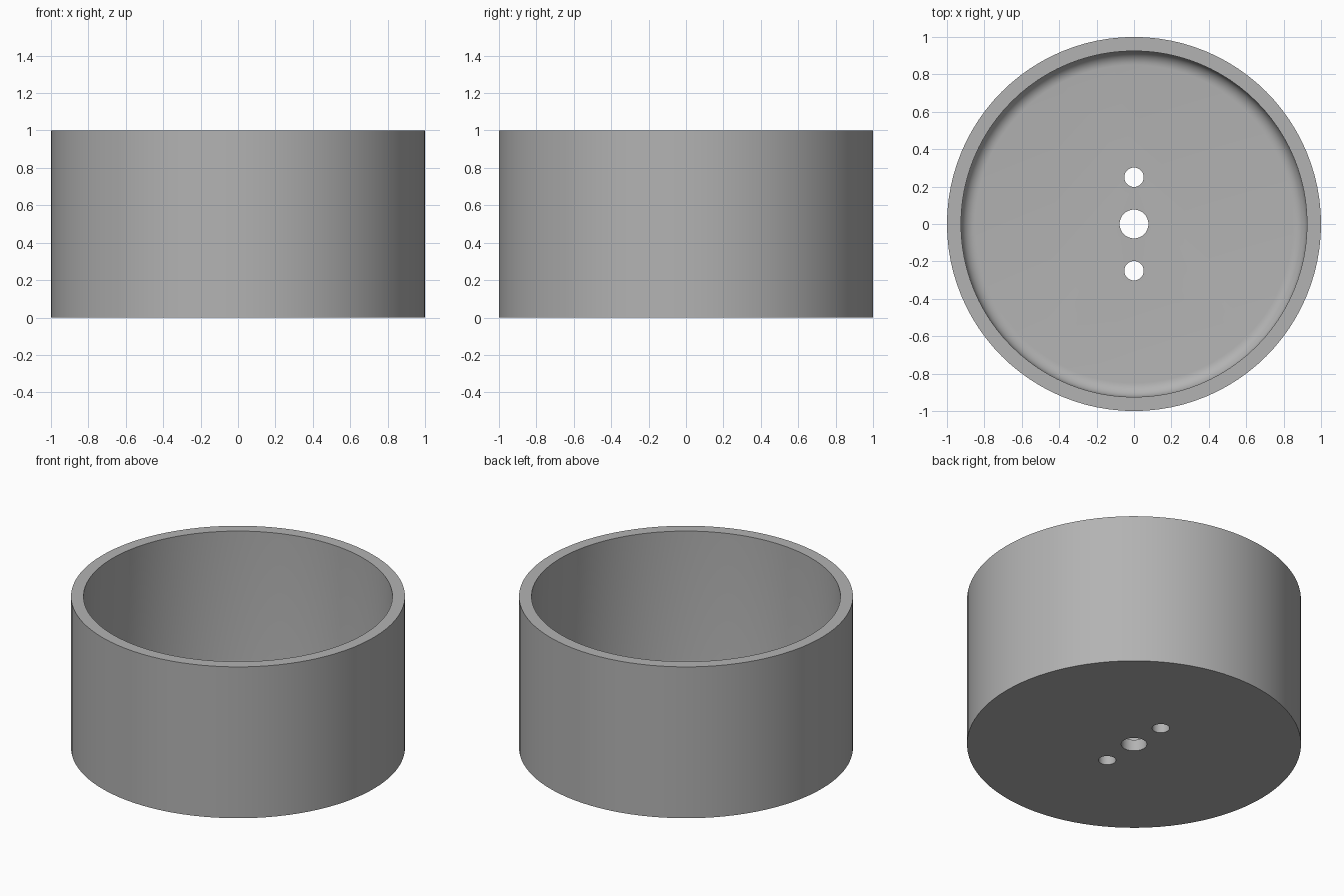
import bpy
import bmesh
from math import cos, sin, pi, radians
from mathutils import Matrix, Vector

SEGMENTS = 96
OUTER, WALL, HEIGHT, FILLET = 1.0, 0.075, 1.0, 0.075
INNER = OUTER - WALL

default = bpy.data.objects.get("Cube")
if default:
    bpy.data.objects.remove(default, do_unlink=True)


def make_material(name, colour):
    mat = bpy.data.materials.new(name)
    mat.use_nodes = True
    mat.diffuse_color = colour
    mat.node_tree.nodes["Principled BSDF"].inputs["Base Color"].default_value = colour
    return mat


def make_object(name, bm):
    mesh = bpy.data.meshes.new(name)
    bmesh.ops.recalc_face_normals(bm, faces=bm.faces)
    bm.to_mesh(mesh)
    bm.free()
    obj = bpy.data.objects.new(name, mesh)
    bpy.context.collection.objects.link(obj)
    return obj


def lathe(name, profile):
    """Spin an (r, z) profile around z and cap its two open rings."""
    bm = bmesh.new()
    verts = [bm.verts.new((r, 0, z)) for r, z in profile]
    edges = [bm.edges.new(pair) for pair in zip(verts, verts[1:])]
    bmesh.ops.spin(bm, geom=verts + edges, cent=(0, 0, 0), axis=(0, 0, 1),
                   angle=2 * pi, steps=SEGMENTS, use_merge=True)
    bmesh.ops.remove_doubles(bm, verts=bm.verts, dist=0.0001)
    bmesh.ops.holes_fill(bm, edges=[e for e in bm.edges if e.is_boundary], sides=0)
    return make_object(name, bm)


# Cup: straight wall, flat rim and a rounded inner corner at the floor
corner = [(INNER - FILLET + FILLET * cos(a), WALL + FILLET - FILLET * sin(a))
          for a in (i * pi / 16 for i in range(9))]
cup = lathe("cup", [(OUTER, 0), (OUTER, HEIGHT), (INNER, HEIGHT)] + corner)
cup.data.materials.append(make_material("grey", (0.45, 0.45, 0.45, 1)))

# Floor holes: one centre hole and a smaller one on either side
bm = bmesh.new()
for y, radius in ((-0.25, 0.052), (0, 0.077), (0.25, 0.052)):
    bmesh.ops.create_cone(bm, cap_ends=True, segments=48, radius1=radius, radius2=radius,
                          depth=0.4, matrix=Matrix.Translation(Vector((0, y, 0))))
cutter = make_object("hole_cutter", bm)

cut = cup.modifiers.new("floor_holes", "BOOLEAN")
cut.operation = "DIFFERENCE"
cut.solver = "EXACT"
cut.object = cutter

bpy.ops.object.select_all(action="DESELECT")
cup.select_set(True)
bpy.context.view_layer.objects.active = cup
bpy.ops.object.modifier_apply(modifier=cut.name)
bpy.data.objects.remove(cutter, do_unlink=True)
bpy.ops.object.shade_smooth_by_angle(angle=radians(30))
